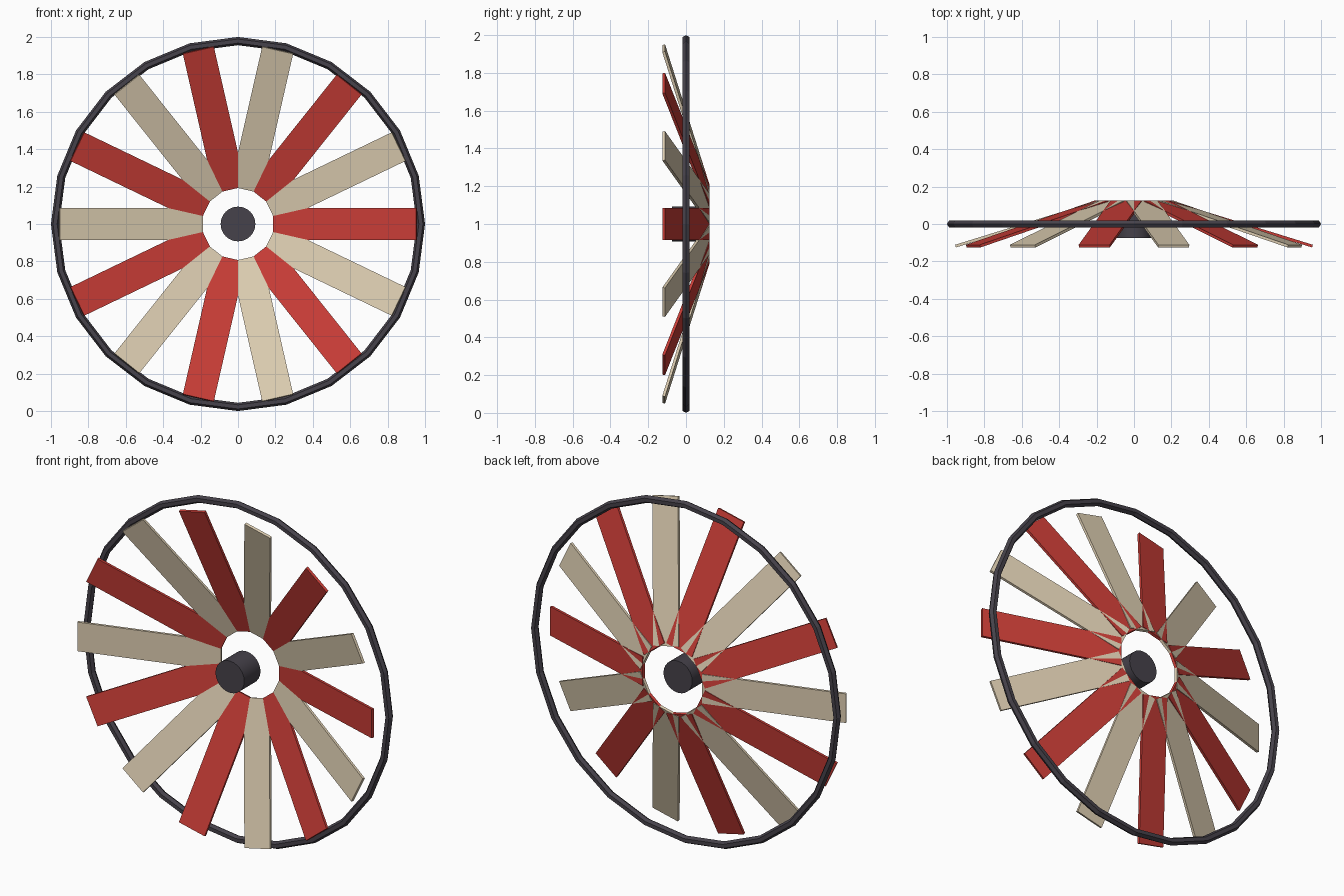
import bpy
from math import cos, pi, radians
from mathutils import Matrix, Vector

cube = bpy.data.objects.get("Cube")
if cube:
    bpy.data.objects.remove(cube, do_unlink=True)

CENTRE = Vector((0, 0, 1))
FACE_FRONT = Matrix.Rotation(pi / 2, 4, 'X')


def material(name, rgb):
    mat = bpy.data.materials.new(name)
    mat.use_nodes = True
    mat.diffuse_color = (*rgb, 1)
    mat.node_tree.nodes["Principled BSDF"].inputs["Base Color"].default_value = (*rgb, 1)
    return mat


red = material("red paint", (0.58, 0.046, 0.037))
cream = material("cream paint", (0.72, 0.61, 0.44))
iron = material("dark iron", (0.061, 0.054, 0.069))


def finish(name, mat, matrix):
    """Bake the placement into the newest mesh, then name and colour it."""
    obj = bpy.context.object
    obj.name = name
    obj.data.transform(matrix)
    obj.data.materials.append(mat)
    obj.location = CENTRE
    return obj


# Outer rim ring
bpy.ops.mesh.primitive_torus_add(major_radius=0.978, minor_radius=0.022,
                                 major_segments=24, minor_segments=6)
finish("rim", iron, FACE_FRONT)

# Central hub
bpy.ops.mesh.primitive_cylinder_add(vertices=24, radius=0.093, depth=0.15)
finish("hub", iron, FACE_FRONT)
bpy.ops.object.shade_smooth_by_angle(angle=radians(30))

# Blades: flat boards leaning forward at the tip, in alternating colours
BLADES = 14
lean = Matrix.Rotation(-0.3, 4, 'Z')
board = Matrix.Diagonal((0.80, 0.015, 0.17, 1))
for i in range(BLADES):
    bpy.ops.mesh.primitive_cube_add(size=1)
    spin = Matrix.Rotation(-i * 2 * pi / BLADES, 4, 'Y')
    finish(f"blade_{i + 1}", cream if i % 2 else red,
           spin @ Matrix.Translation((0.572, 0, 0)) @ lean @ board)
